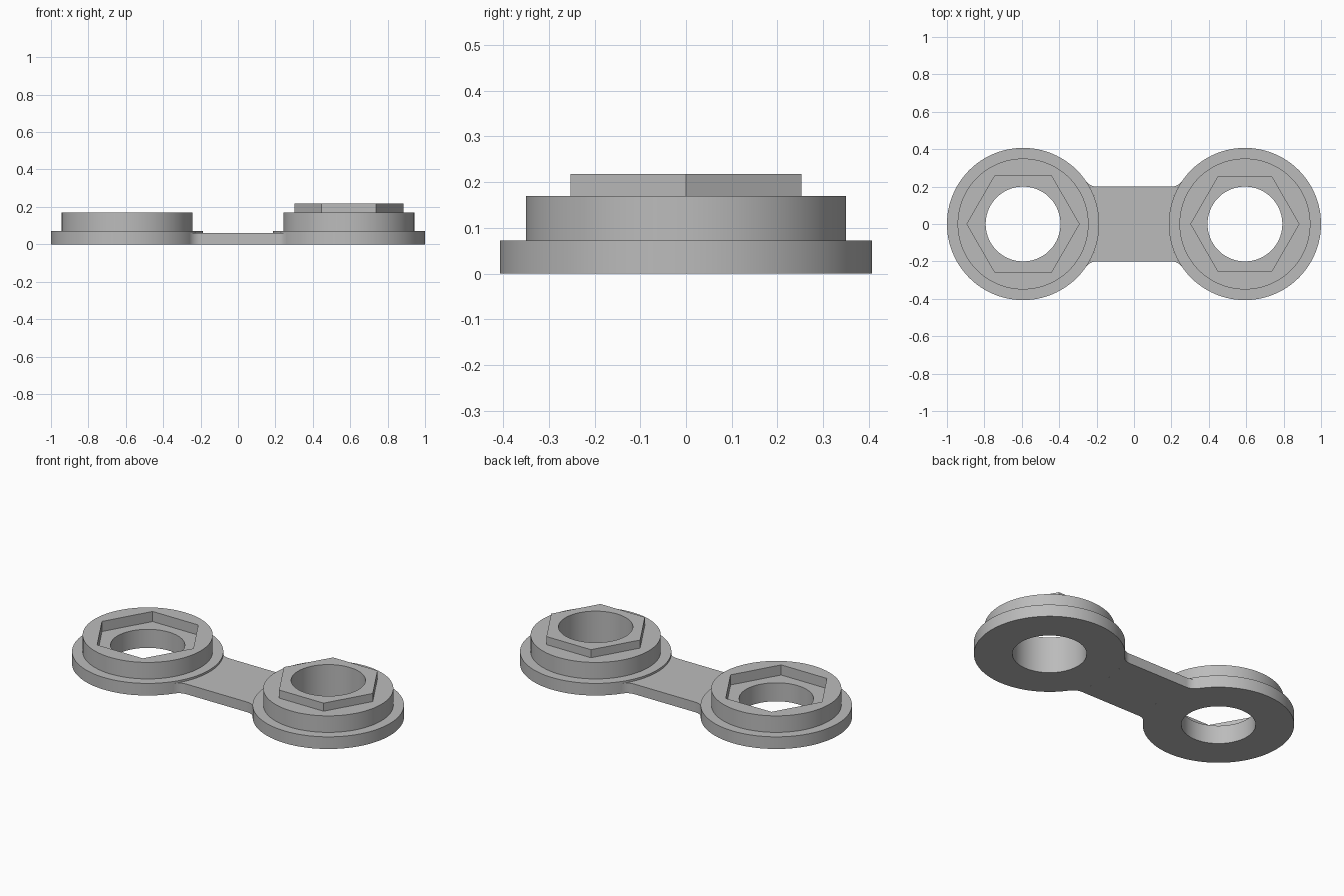
import bpy, bmesh, math

cube = bpy.data.objects.get("Cube")
if cube:
    bpy.data.objects.remove(cube, do_unlink=True)

grey = bpy.data.materials.new("plain grey")
grey.use_nodes = True
grey.diffuse_color = (0.5, 0.5, 0.5, 1)
grey.node_tree.nodes["Principled BSDF"].inputs["Base Color"].default_value = (0.5, 0.5, 0.5, 1)

SEG = 96
CX, R, HOLE = 0.593, 0.407, 0.2
FLANGE, COLLAR, STRAP = 0.072, 0.17, 0.06


def finish(bm, name):
    bmesh.ops.recalc_face_normals(bm, faces=bm.faces)
    mesh = bpy.data.meshes.new(name)
    bm.to_mesh(mesh)
    bm.free()
    mesh.materials.append(grey)
    obj = bpy.data.objects.new(name, mesh)
    bpy.context.collection.objects.link(obj)
    bpy.ops.object.select_all(action='DESELECT')
    obj.select_set(True)
    bpy.context.view_layer.objects.active = obj
    bpy.ops.object.shade_smooth_by_angle(angle=math.radians(25))


def loop(bm, cx, radius, z, hexagon=False):
    """Ring of vertices, circular or hexagonal, with corners on the x axis."""
    verts = []
    for i in range(SEG):
        a = math.tau * i / SEG
        r = radius
        if hexagon:
            r *= math.cos(math.pi / 6) / math.cos(a % (math.pi / 3) - math.pi / 6)
        verts.append(bm.verts.new((cx + r * math.cos(a), r * math.sin(a), z)))
    return verts


def ring(name, cx, hex_radius, hex_z):
    """Stepped ring with a hexagon raised above or sunk below the collar."""
    bm = bmesh.new()
    profile = [(R, 0), (R, FLANGE), (0.35, FLANGE), (0.35, COLLAR),
               (hex_radius, COLLAR, True), (hex_radius, hex_z, True),
               (HOLE, hex_z), (HOLE, 0)]
    loops = [loop(bm, cx, *p) for p in profile]
    for a, b in zip(loops, loops[1:] + loops[:1]):
        for i in range(SEG):
            j = (i + 1) % SEG
            bm.faces.new((a[i], a[j], b[j], b[i]))
    finish(bm, name)


# Stepped rings: hexagonal socket on one end, hexagonal boss on the other
ring("socket_ring", -CX, 0.3, 0.11)
ring("boss_ring", CX, 0.292, 0.218)

# Connecting strap, filleted into the rings
FILLET, HALF = 0.07, 0.2
fx = CX - math.sqrt((R + FILLET) ** 2 - (HALF + FILLET) ** 2)
tangent = math.atan2(HALF + FILLET, CX - fx)
quarter = []
for i in range(9):  # fillet arc, from the straight edge to the ring
    a = -math.pi / 2 + (math.pi / 2 - tangent) * i / 8
    quarter.append((fx + FILLET * math.cos(a), HALF + FILLET + FILLET * math.sin(a)))
for i in range(1, 13):  # along the ring rim to the middle line
    a = tangent * (1 - i / 12)
    quarter.append((CX - R * math.cos(a), R * math.sin(a)))
right = quarter + [(x, -y) for x, y in reversed(quarter[:-1])]
outline = right + [(-x, -y) for x, y in right]

bm = bmesh.new()
base = bm.faces.new([bm.verts.new((x, y, 0)) for x, y in outline])
top = bmesh.ops.extrude_face_region(bm, geom=[base], use_keep_orig=True)["geom"]
bmesh.ops.translate(bm, vec=(0, 0, STRAP),
                    verts=[v for v in top if isinstance(v, bmesh.types.BMVert)])
finish(bm, "connecting_strap")
